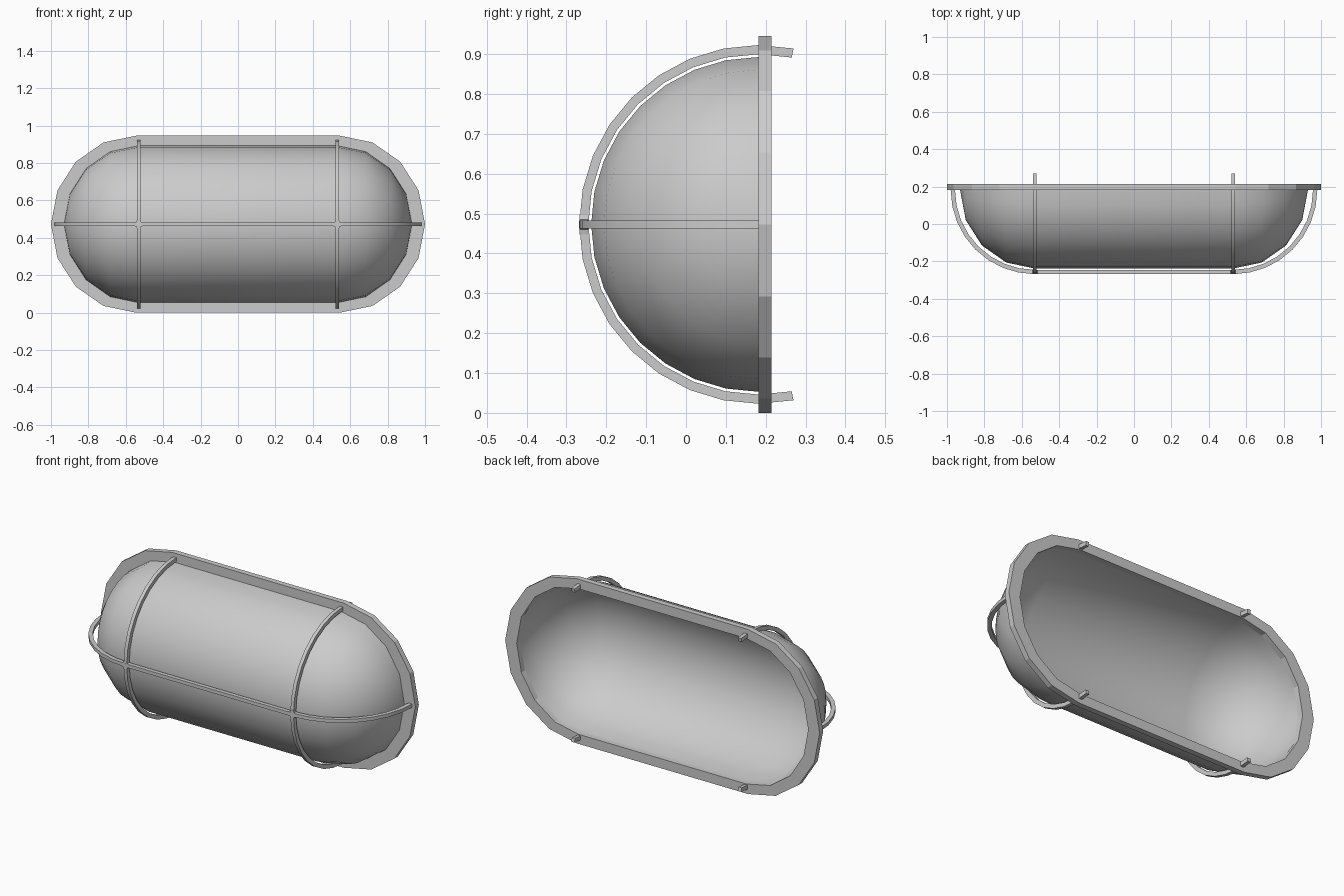
import bpy, bmesh
from math import sin, cos, pi, radians

if "Cube" in bpy.data.objects:
    bpy.data.objects.remove(bpy.data.objects["Cube"])

CZ = 0.473    # height of the long axis
RIM = 0.182   # y of the rim plane
CX = 0.53     # x where the rounded ends begin


def make(name, verts, faces, smooth=None):
    me = bpy.data.meshes.new(name)
    me.from_pydata(verts, [], faces)
    bm = bmesh.new()
    bm.from_mesh(me)
    bmesh.ops.remove_doubles(bm, verts=bm.verts, dist=1e-5)
    bmesh.ops.recalc_face_normals(bm, faces=bm.faces)
    bm.to_mesh(me)
    bm.free()
    ob = bpy.data.objects.new(name, me)
    bpy.context.collection.objects.link(ob)
    if smooth:
        bpy.ops.object.select_all(action='DESELECT')
        ob.select_set(True)
        bpy.context.view_layer.objects.active = ob
        bpy.ops.object.shade_smooth_by_angle(angle=radians(smooth))
    return ob


def stadium(cx, rx, rz):
    """Long rounded outline in x, z with eight sides on each end."""
    right = [(cx + rx * cos(a), rz * sin(a)) for a in (-pi / 2 + i * pi / 8 for i in range(9))]
    return right + [(-x, -z) for x, z in right]


# Mounting frame
outer, inner = stadium(0.545, 0.455, CZ), stadium(0.535, 0.392, 0.418)
n = len(outer)
verts = [(x, y, CZ + z) for loop, y in ((outer, 0.182), (outer, 0.214), (inner, 0.214), (inner, 0.182))
         for x, z in loop]
faces = [(k * n + i, k * n + (i + 1) % n, (k + 1) % 4 * n + (i + 1) % n, (k + 1) % 4 * n + i)
         for k in range(4) for i in range(n)]
make("mounting_frame", verts, faces)

# Domed cover: half capsule, profile turned half way round the x axis
half = [(CX + 0.40 * sin(i * pi / 8), 0.42 * cos(i * pi / 8)) for i in range(5)]
profile = [(-x, r) for x, r in reversed(half)] + half
m, steps = len(profile), 16
verts = [(x, RIM - r * sin(j * pi / steps), CZ + r * cos(j * pi / steps))
         for j in range(steps + 1) for x, r in profile]
faces = [(j * m + i, j * m + i + 1, (j + 1) * m + i + 1, (j + 1) * m + i)
         for j in range(steps) for i in range(m - 1)]
make("domed_cover", verts, faces, 40)


def bar(name, path, place):
    """Square bar along a flat path of (u, v, normal_u, normal_v)."""
    t, w = 0.0115, 0.010
    vs = [place(u + a * t * nu, v + a * t * nv, b * w)
          for u, v, nu, nv in path for a, b in ((-1, -1), (1, -1), (1, 1), (-1, 1))]
    fs = [(4 * i + k, 4 * i + (k + 1) % 4, 4 * i + 4 + (k + 1) % 4, 4 * i + 4 + k)
          for i in range(len(path) - 1) for k in range(4)]
    e = len(vs)
    return make(name, vs, fs + [(0, 1, 2, 3), (e - 4, e - 3, e - 2, e - 1)], 35)


R = 0.4385
# Cage hoops, with ends passing behind the frame
hoop = [(RIM - R * sin(a), CZ + R * cos(a), -sin(a), cos(a))
        for a in (i * pi / 16 for i in range(-1, 18))]
for side, sx in (("left", -CX), ("right", CX)):
    bar("cage_hoop_" + side, hoop, lambda u, v, b, sx=sx: (sx + b, u, v))

# Long cage bar
quarter = [(CX + R * cos(a), RIM - R * sin(a), cos(a), -sin(a)) for a in (i * pi / 16 for i in range(9))]
long_path = quarter + [(-x, y, -nx, ny) for x, y, nx, ny in reversed(quarter)]
bar("cage_long_bar", long_path, lambda u, v, b: (u, v, CZ + b))

# Weld fillets where the bars cross
for side, sx in (("left", -CX), ("right", CX)):
    ring = []
    for q in range(4):
        for ang, r in ((-22, 0.027), (22, 0.027), (45, 0.018)):
            a = q * pi / 2 + radians(ang)
            ring.append((sx + r * cos(a), CZ + r * sin(a)))
    k = len(ring)
    vs = [(x, y, z) for y in (RIM - R - 0.011, RIM - R + 0.011) for x, z in ring]
    fs = [tuple(range(k)), tuple(range(k, 2 * k))]
    fs += [(i, (i + 1) % k, k + (i + 1) % k, k + i) for i in range(k)]
    make("cage_joint_" + side, vs, fs)
